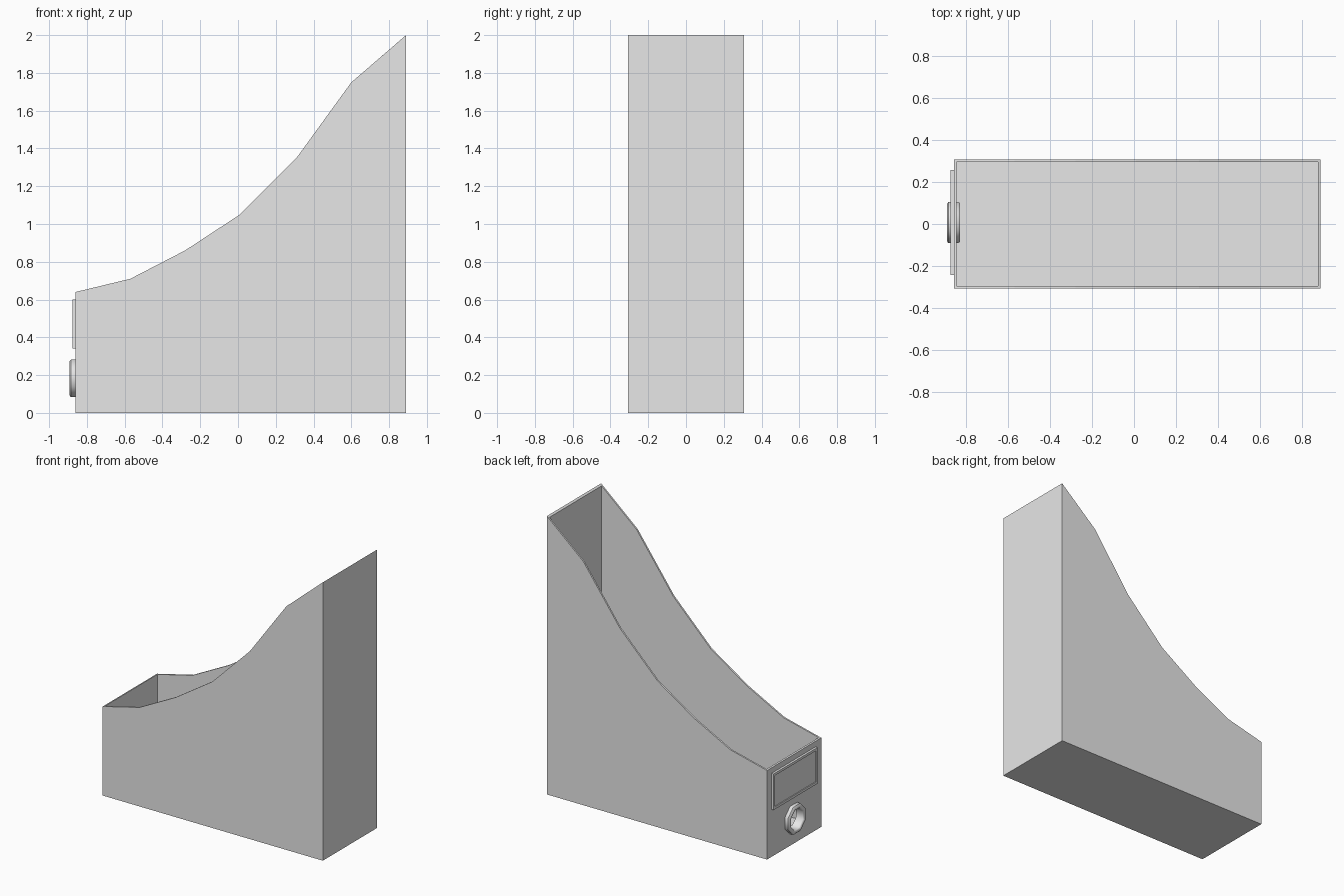
import bpy
import bmesh
from math import sin, cos, pi
from mathutils import Vector

cube = bpy.data.objects.get("Cube")
if cube:
    bpy.data.objects.remove(cube, do_unlink=True)

grey = bpy.data.materials.new("light grey")
grey.use_nodes = True
grey.diffuse_color = (0.8, 0.8, 0.8, 1)
grey.node_tree.nodes["Principled BSDF"].inputs["Base Color"].default_value = (0.8, 0.8, 0.8, 1)


def finish(name, bm):
    bmesh.ops.recalc_face_normals(bm, faces=bm.faces)
    mesh = bpy.data.meshes.new(name)
    bm.to_mesh(mesh)
    bm.free()
    mesh.materials.append(grey)
    obj = bpy.data.objects.new(name, mesh)
    bpy.context.collection.objects.link(obj)
    return obj


def prism(name, outline, offset):
    """Close an outline into a face and extrude it by offset."""
    bm = bmesh.new()
    face = bm.faces.new([bm.verts.new(p) for p in outline])
    result = bmesh.ops.extrude_face_region(bm, geom=[face])
    verts = [v for v in result["geom"] if isinstance(v, bmesh.types.BMVert)]
    bmesh.ops.translate(bm, verts=verts, vec=Vector(offset))
    return finish(name, bm)


def cut(target, cutter):
    mod = target.modifiers.new("cut", "BOOLEAN")
    mod.operation = "DIFFERENCE"
    mod.solver = "EXACT"
    mod.object = cutter
    bpy.context.view_layer.objects.active = target
    bpy.ops.object.modifier_apply(modifier=mod.name)
    bpy.data.objects.remove(cutter, do_unlink=True)


def rectangle(x, y, z0, z1):
    """Upright rectangle facing along x, centred on the label."""
    return [(x, MID - y, z0), (x, MID + y, z0), (x, MID + y, z1), (x, MID - y, z1)]


LOW, HIGH, HALF, WALL, MID = -0.86, 0.89, 0.308, 0.012, 0.007
RING_Z, SIDES = 0.183, 8


def octagon(x, r):
    angles = [2 * pi * (i + 0.5) / SIDES for i in range(SIDES)]
    return [(x, MID + r * cos(a), RING_Z + r * sin(a)) for a in angles]


# Open holder with a stepped, sweeping upper edge
edge = [(LOW, 0.64), (-0.57, 0.71), (-0.28, 0.86), (0.01, 1.05),
        (0.31, 1.35), (0.6, 1.75), (HIGH, 2.0)]
side = [(LOW, 0), *edge, (HIGH, 0)]
holder = prism("holder_body", [(x, -HALF, z) for x, z in side], (0, 2 * HALF, 0))

# Hollow interior and finger hole
x0, x1, y = LOW + WALL, HIGH - WALL, HALF - WALL
floor = [(x0, -y, WALL), (x1, -y, WALL), (x1, y, WALL), (x0, y, WALL)]
cut(holder, prism("interior_cutter", floor, (0, 0, 3)))
cut(holder, prism("hole_cutter", octagon(LOW - 0.1, 0.085), (0.2, 0, 0)))

# Label holder: backing plate with a raised rim
label = prism("label_holder", rectangle(LOW - 0.016, 0.25, 0.34, 0.6), (0.017, 0, 0))
cut(label, prism("label_cutter", rectangle(LOW - 0.1, 0.232, 0.358, 0.582), (0.09, 0, 0)))

# Finger ring: rounded section swept around the hole
section = [(-0.83, 0.075), (-0.885, 0.075), (-0.893, 0.083), (-0.893, 0.096),
           (-0.885, 0.107), (-0.84, 0.107), (-0.83, 0.1)]
bm = bmesh.new()
loops = [[bm.verts.new(p) for p in octagon(x, r)] for x, r in section]
for a, b in zip(loops, loops[1:] + loops[:1]):
    for i in range(SIDES):
        j = (i + 1) % SIDES
        bm.faces.new((a[i], a[j], b[j], b[i]))
ring = finish("finger_ring", bm)
bpy.ops.object.select_all(action="DESELECT")
ring.select_set(True)
bpy.context.view_layer.objects.active = ring
bpy.ops.object.shade_smooth_by_angle(angle=0.9)
